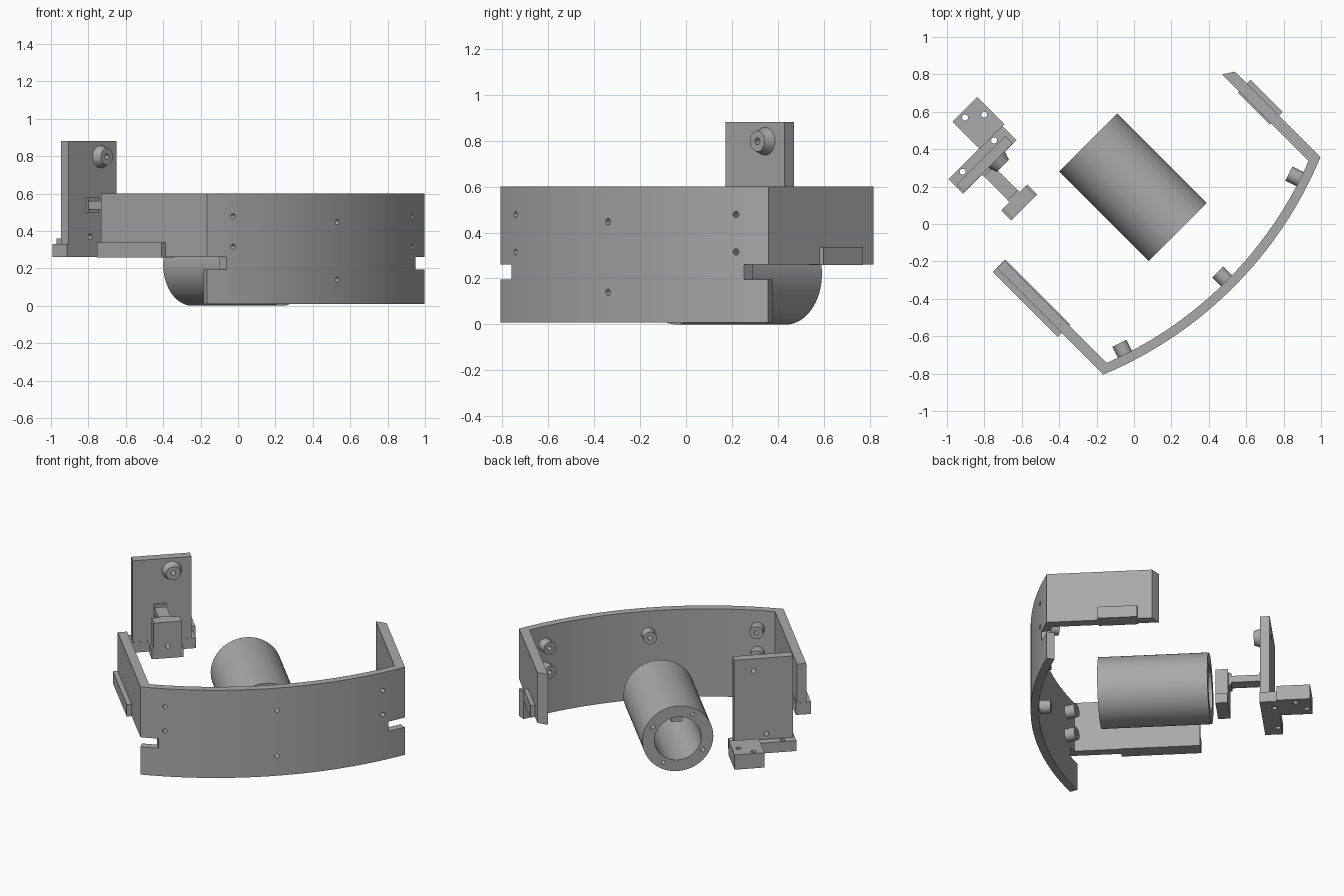
import bpy, bmesh, math
from mathutils import Matrix, Vector

if "Cube" in bpy.data.objects:
    bpy.data.objects.remove(bpy.data.objects["Cube"], do_unlink=True)

grey = bpy.data.materials.new("grey_plastic")
grey.use_nodes = True
grey.diffuse_color = (0.4, 0.4, 0.4, 1)
grey.node_tree.nodes["Principled BSDF"].inputs["Base Color"].default_value = (0.4, 0.4, 0.4, 1)

TURN = -math.pi / 4        # local +x points out through the curved panel
MID = 0.135                # local y of the symmetry line
RADIUS, APEX, HALF = 2.16, 0.615, 0.822
CENTRE = APEX - RADIUS     # local x of the arc centre


def finish(name, bm):
    bmesh.ops.recalc_face_normals(bm, faces=bm.faces)
    mesh = bpy.data.meshes.new(name)
    bm.to_mesh(mesh)
    bm.free()
    mesh.materials.append(grey)
    ob = bpy.data.objects.new(name, mesh)
    bpy.context.collection.objects.link(ob)
    ob.rotation_euler.z = TURN
    return ob


def prism(name, outline, z0, z1):
    bm = bmesh.new()
    face = bm.faces.new([bm.verts.new((x, y, z0)) for x, y in outline])
    top = bmesh.ops.extrude_face_region(bm, geom=[face])["geom"]
    verts = [v for v in top if isinstance(v, bmesh.types.BMVert)]
    bmesh.ops.translate(bm, verts=verts, vec=(0, 0, z1 - z0))
    return finish(name, bm)


def box(name, x0, x1, y0, y1, z0, z1):
    return prism(name, [(x0, y0), (x1, y0), (x1, y1), (x0, y1)], z0, z1)


def rod(name, start, end, r0, r1=None, sides=24):
    start, end = Vector(start), Vector(end)
    axis = end - start
    bm = bmesh.new()
    turn = axis.to_track_quat('Z', 'Y').to_matrix().to_4x4()
    bmesh.ops.create_cone(bm, cap_ends=True, segments=sides, radius1=r0,
                          radius2=r0 if r1 is None else r1, depth=axis.length,
                          matrix=Matrix.Translation((start + end) / 2) @ turn)
    return finish(name, bm)


def activate(ob):
    bpy.ops.object.select_all(action='DESELECT')
    ob.select_set(True)
    bpy.context.view_layer.objects.active = ob


def combine(ob, tools, operation='DIFFERENCE'):
    activate(ob)
    for tool in tools:
        tool.hide_render = True
        mod = ob.modifiers.new("cut", 'BOOLEAN')
        mod.operation, mod.solver, mod.object = operation, 'EXACT', tool
        bpy.ops.object.modifier_apply(modifier=mod.name)
        bpy.data.objects.remove(tool, do_unlink=True)


def smooth(ob):
    activate(ob)
    bpy.ops.object.shade_smooth_by_angle(angle=math.radians(30))


def on_arc(offset, depth=0.0):
    t = math.asin(offset / RADIUS)
    r = RADIUS - depth
    return CENTRE + r * math.cos(t), MID + r * math.sin(t)


# Curved front panel with end notches
steps = [HALF * (i / 16 - 1) for i in range(33)]
panel = prism("curved_panel", [on_arc(s) for s in steps] +
              [on_arc(s, 0.05) for s in reversed(steps)], 0.008, 0.6)
notches = [box("notch_cutter", 0.3, 0.6, MID + min(s * 0.715, s), MID + max(s * 0.715, s),
               0.195, 0.26) for s in (-1, 1)]
combine(panel, notches)

# Screw bosses behind the panel, with holes right through
spots = [(s * 0.678, z) for s in (-1, 1) for z in (0.315, 0.478)] + [(0, 0.14), (0, 0.447)]
holes = []
for s, z in spots:
    boss = rod("panel_boss", (*on_arc(s, 0.04), z), (*on_arc(s, 0.116), z), 0.042)
    combine(boss, [rod("cutter", (*on_arc(s, 0.03), z), (*on_arc(s, 0.14), z), 0.014)])
    smooth(boss)
    holes.append(rod("cutter", (*on_arc(s, -0.02), z), (*on_arc(s, 0.07), z), 0.014))
combine(panel, holes)
smooth(panel)

# Side walls and the guide rails at their feet
prism("right_wall", [(-0.35, -0.686), (0.452, -0.686), (0.442, -0.628), (-0.35, -0.628)], 0.26, 0.6)
prism("left_wall", [(-0.194, 0.958), (0.452, 0.958), (0.442, 0.898), (-0.233, 0.898)], 0.26, 0.6)
for name, x0, y0 in (("right_rail", -0.352, -0.716), ("left_rail", -0.105, 0.89)):
    rail = box(name, x0, 0.138, y0, y0 + 0.095, 0.258, 0.338)
    combine(rail, [rod("cutter", (0.02, y0 + 0.047, 0.25), (0.02, y0 + 0.047, 0.3), 0.012)])

# Barrel with open bore, rim holes and inner key
BACK, FRONT, AXIS_Z = -0.481, 0.196, 0.22
barrel = rod("barrel", (BACK, MID, AXIS_Z), (FRONT, MID, AXIS_Z), 0.22, sides=64)
cutters = [rod("cutter", (BACK - 0.1, MID, AXIS_Z), (FRONT + 0.1, MID, AXIS_Z), 0.145, sides=48)]
for k in range(4):
    t = math.radians(60 + 90 * k)
    y, z = MID - 0.18 * math.cos(t), AXIS_Z + 0.18 * math.sin(t)
    cutters.append(rod("cutter", (BACK - 0.05, y, z), (BACK + 0.1, y, z), 0.013, sides=16))
combine(barrel, cutters)
smooth(barrel)
box("barrel_key", BACK + 0.03, FRONT - 0.03, MID - 0.035, MID + 0.035, 0.32, 0.375)

# Upright bracket plate with its foot and rear block
plate = box("bracket_plate", -0.82, -0.762, -0.52, -0.155, 0.262, 0.88)
combine(plate, [rod("cutter", (-0.9, -0.276, 0.797), (-0.7, -0.276, 0.797), 0.015),
                rod("cutter", (-0.9, -0.355, 0.368), (-0.7, -0.355, 0.368), 0.015)])
foot = box("bracket_foot", -0.87, -0.76, -0.533, -0.128, 0.26, 0.33)
block = box("bracket_block", -1.072, -0.866, -0.3, -0.113, 0.26, 0.36)
combine(block, [rod("cutter", (x, y, 0.2), (x, y, 0.45), 0.016)
                for x, y in ((-1.041, -0.236), (-0.98, -0.153))])
combine(foot, [rod("cutter", (-0.845, y, 0.2), (-0.845, y, 0.45), 0.016) for y in (-0.213, -0.45)])

# Screw collar on the plate
collar = rod("plate_collar", (-0.765, -0.276, 0.797), (-0.715, -0.276, 0.797), 0.062, 0.045, 32)
combine(collar, [rod("cutter", (-0.8, -0.276, 0.797), (-0.7, -0.276, 0.797), 0.015)])
smooth(collar)

# Arm reaching from the plate to the clamp head
box("arm", -0.765, -0.55, -0.387, -0.312, 0.515, 0.56)
for name, x0, x1 in (("arm_root", -0.763, -0.745), ("arm_tip", -0.57, -0.55)):
    box(name, x0, x1, -0.388, -0.311, 0.495, 0.58)
head = box("clamp_head", -0.553, -0.478, -0.44, -0.265, 0.34, 0.583)
combine(head, [rod("cutter", (-0.6, -0.352, 0.42), (-0.4, -0.352, 0.42), 0.015)])
for s in (-1, 1):
    y0, y1 = sorted((-0.3525 + s * 0.087, -0.3525 + s * 0.099))
    box("clamp_lip", -0.553, -0.478, y0, y1, 0.34, 0.405)
